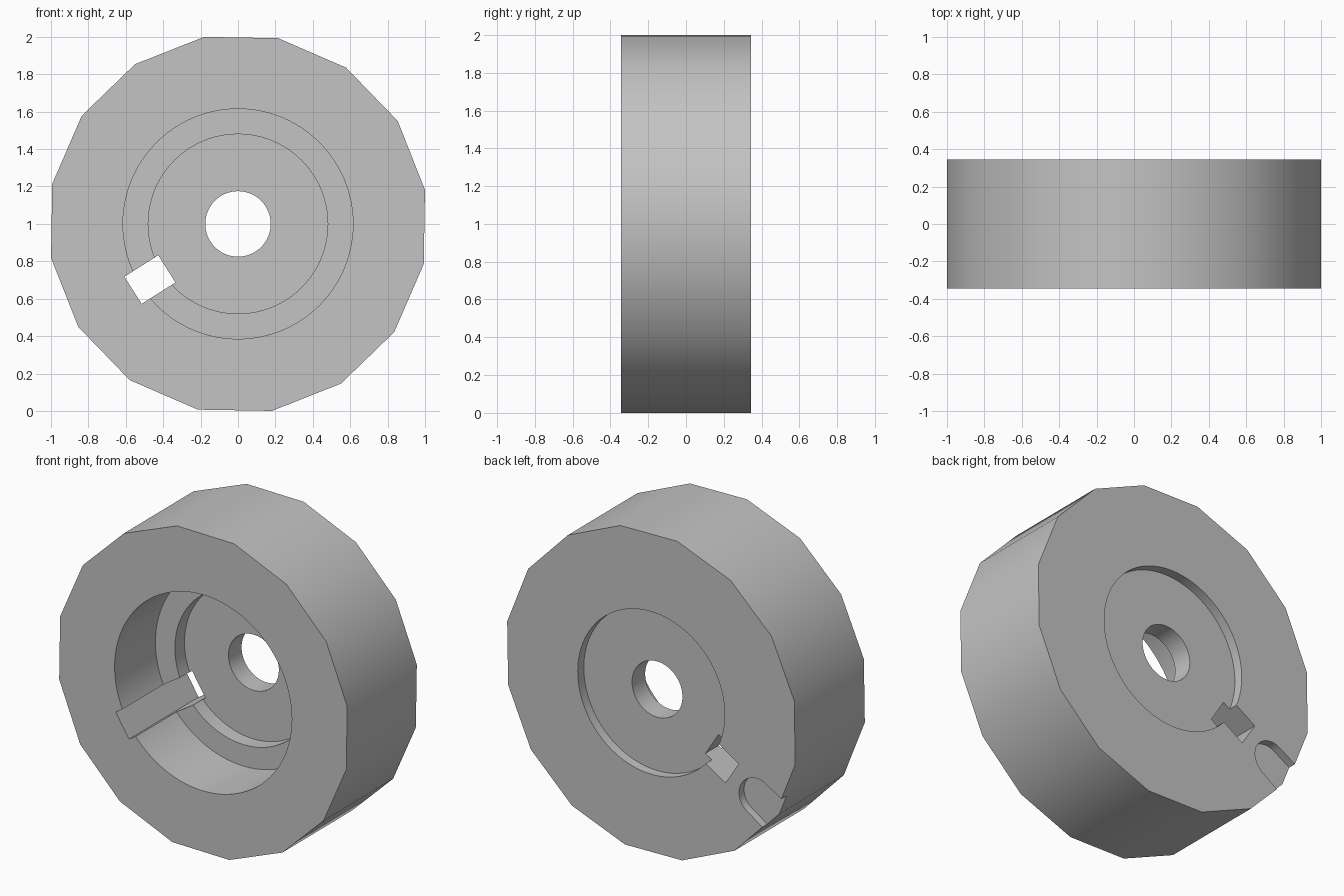
import bpy
from math import radians, cos, sin, pi
from mathutils import Matrix, Vector

cube = bpy.data.objects.get("Cube")
if cube:
    bpy.data.objects.remove(cube, do_unlink=True)

grey = bpy.data.materials.new("plain grey")
grey.use_nodes = True
colour = (0.55, 0.55, 0.55, 1)
grey.diffuse_color = colour
grey.node_tree.nodes["Principled BSDF"].inputs["Base Color"].default_value = colour

FRONT, BACK = -0.345, 0.345
OUT = 0.2      # how far cutters overshoot the faces
AXIS = Vector((0, 0, 1))


def prism(name, outline, y0, y1):
    """Extrude an (x, z) outline from y0 to y1 around the wheel axis."""
    n = len(outline)
    verts = [(x, y, z + 1) for y in (y0, y1) for x, z in outline]
    faces = [list(range(n)), list(range(2 * n - 1, n - 1, -1))]
    faces += [(i, i + n, (i + 1) % n + n, (i + 1) % n) for i in range(n)]
    mesh = bpy.data.meshes.new(name)
    mesh.from_pydata(verts, [], faces)
    mesh.update()
    mesh.materials.append(grey)
    obj = bpy.data.objects.new(name, mesh)
    bpy.context.collection.objects.link(obj)
    return obj


def ring(radius, sides, phase=0):
    return [(radius * cos(phase + 2 * pi * i / sides),
             radius * sin(phase + 2 * pi * i / sides)) for i in range(sides)]


def turned(outline, angle):
    return [(u * cos(angle) - v * sin(angle), u * sin(angle) + v * cos(angle))
            for u, v in outline]


# Faceted outer body
wheel = prism("wheel_body", ring(1.016, 16, radians(10.3)), FRONT, BACK)

# Square keyway and round-ended notch, both on one radial line
key_angle = radians(212.3)
keyway = turned([(0.45, -0.086), (0.664, -0.086), (0.664, 0.086), (0.45, 0.086)], key_angle)
arc = [(0.865 + 0.122 * cos(a), 0.122 * sin(a))
       for a in (pi / 2 + pi * i / 16 for i in range(17))]
notch = turned(arc + [(1.2, -0.13), (1.2, 0.13)], key_angle)

cutters = [
    prism("front_bore", ring(0.615, 96), FRONT - OUT, 0.06),
    prism("inner_step", ring(0.48, 96), FRONT - OUT, 0.155),
    prism("back_recess", ring(0.51, 96), 0.285, BACK + OUT),
    prism("axle_hole", ring(0.175, 64), FRONT - OUT, BACK + OUT),
    prism("keyway_slot", keyway, FRONT - OUT, BACK + OUT),
    prism("rim_notch", notch, BACK - 0.05, BACK + OUT),
]

# Cut every opening, then discard the cutters
bpy.ops.object.select_all(action='DESELECT')
bpy.context.view_layer.objects.active = wheel
wheel.select_set(True)
for cutter in cutters:
    cutter.hide_render = True
    cut = wheel.modifiers.new(cutter.name, 'BOOLEAN')
    cut.operation = 'DIFFERENCE'
    cut.solver = 'EXACT'
    cut.object = cutter
    bpy.ops.object.modifier_apply(modifier=cut.name)
    bpy.data.objects.remove(cutter, do_unlink=True)

bpy.ops.object.shade_smooth_by_angle(angle=radians(30))
